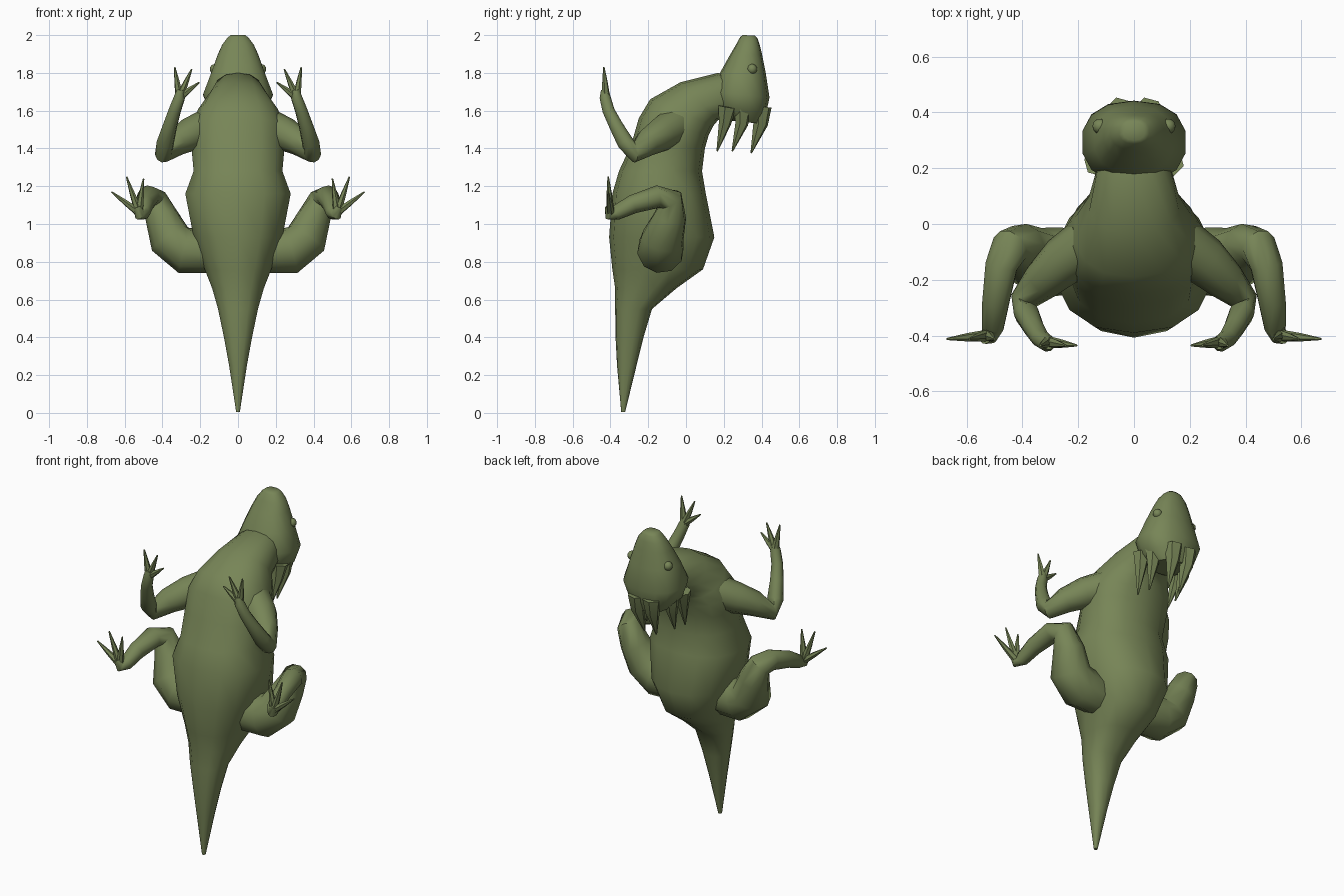
import bpy, bmesh, math
from mathutils import Vector

if "Cube" in bpy.data.objects:
    bpy.data.objects.remove(bpy.data.objects["Cube"])

skin = bpy.data.materials.new("olive skin")
skin.diffuse_color = (0.185, 0.235, 0.095, 1)
skin.use_nodes = True
skin.node_tree.nodes["Principled BSDF"].inputs["Base Color"].default_value = skin.diffuse_color


def finish(bm, name):
    bmesh.ops.recalc_face_normals(bm, faces=bm.faces)
    me = bpy.data.meshes.new(name)
    bm.to_mesh(me)
    bm.free()
    me.materials.append(skin)
    ob = bpy.data.objects.new(name, me)
    bpy.context.collection.objects.link(ob)
    bpy.ops.object.select_all(action='DESELECT')
    ob.select_set(True)
    bpy.context.view_layer.objects.active = ob
    bpy.ops.object.shade_smooth_by_angle(angle=math.radians(45))
    return ob


def skin_rings(bm, rings):
    rows = [[bm.verts.new(p) for p in r] for r in rings]
    n = len(rows[0])
    for a, b in zip(rows, rows[1:]):
        for i in range(n):
            j = (i + 1) % n
            bm.faces.new((a[i], a[j], b[j], b[i]))
    bm.faces.new(rows[0])
    bm.faces.new(rows[-1][::-1])


def loft(name, sections, sides=14, power=0.85):
    """Each section: belly y, z, back y, z, half width."""
    rings = []
    for ya, za, yb, zb, w in sections:
        a, b = Vector((0, ya, za)), Vector((0, yb, zb))
        ring = []
        for k in range(sides):
            t = math.tau * k / sides
            c, s = math.cos(t), math.sin(t)
            c = math.copysign(abs(c) ** power, c)
            s = math.copysign(abs(s) ** power, s)
            ring.append((a + b) / 2 + (b - a) / 2 * c + Vector((w * s, 0, 0)))
        rings.append(ring)
    bm = bmesh.new()
    skin_rings(bm, rings)
    return finish(bm, name)


def tube(bm, path, side, sides=8):
    """Path points: x, y, z, radius; side mirrors x."""
    pts = [Vector((p[0] * side, p[1], p[2])) for p in path]
    rings, u = [], None
    for i, p in enumerate(pts):
        d = (pts[min(i + 1, len(pts) - 1)] - pts[max(i - 1, 0)]).normalized()
        if u is None:
            u = d.orthogonal()
        u = (u - d * u.dot(d)).normalized()
        v = d.cross(u)
        r = path[i][3]
        rings.append([p + (u * math.cos(math.tau * k / sides) +
                           v * math.sin(math.tau * k / sides)) * r for k in range(sides)])
    skin_rings(bm, rings)


# tail, trunk and neck in one loft
loft("body", [
    (-.343, .005, -.322, .005, .010), (-.365, .25, -.262, .25, .048),
    (-.373, .40, -.225, .40, .076), (-.375, .55, -.18, .55, .108),
    (-.375, .66, -.05, .66, .14), (-.39, .76, .09, .76, .18),
    (-.407, .93, .15, .93, .24), (-.39, 1.16, .105, 1.16, .285),
    (-.355, 1.28, .085, 1.28, .24), (-.29, 1.42, .10, 1.40, .252),
    (-.25, 1.56, .12, 1.47, .25), (-.19, 1.66, .145, 1.52, .215),
    (-.03, 1.75, .17, 1.55, .165), (.17, 1.80, .22, 1.56, .135),
    (.26, 1.78, .28, 1.60, .10)])

# head, snout pointing up
loft("head", [
    (.20, 1.55, .405, 1.53, .10), (.165, 1.60, .425, 1.59, .155),
    (.145, 1.70, .442, 1.67, .188), (.18, 1.80, .422, 1.80, .145),
    (.23, 1.89, .402, 1.90, .110), (.265, 1.95, .39, 1.95, .085),
    (.287, 1.99, .378, 1.985, .055), (.30, 2.0, .365, 1.998, .04)])

HORNS = [((.05, .40, 1.62, .055), (.05, .395, 1.53, .04), (.04, .345, 1.375, .004)),
         ((.11, .30, 1.62, .05), (.11, .295, 1.53, .035), (.095, .245, 1.385, .004)),
         ((.13, .22, 1.62, .05), (.125, .205, 1.53, .033), (.11, .165, 1.385, .004))]
ARM = [(.16, -.07, 1.51, .10), (.25, -.13, 1.475, .09), (.33, -.205, 1.43, .072),
       (.395, -.275, 1.375, .05), (.385, -.32, 1.43, .046), (.36, -.37, 1.52, .038),
       (.335, -.41, 1.60, .033), (.31, -.428, 1.67, .03), (.305, -.43, 1.71, .02)]
LEG = [(.12, -.14, .85, .11), (.28, -.135, .86, .125), (.36, -.125, .92, .115),
       (.405, -.085, 1.04, .088), (.445, -.085, 1.13, .07), (.475, -.15, 1.145, .06),
       (.495, -.28, 1.105, .05), (.505, -.37, 1.06, .04), (.52, -.405, 1.05, .03),
       (.535, -.41, 1.09, .02)]
FINGERS = [(.335, 1.83), (.245, 1.82), (.205, 1.75)]
TOES = [(.67, 1.17), (.59, 1.25), (.50, 1.24)]


def limb(name, path, wrist, tips, y, side):
    bm = bmesh.new()
    tube(bm, path, side, 10)
    # digits spread from the palm
    for x, z in tips:
        mx, mz = wrist[0] * .5 + x * .5, wrist[1] * .5 + z * .5
        tube(bm, [(wrist[0], y + .012, wrist[1], .022), (mx, y + .006, mz, .015),
                  (x, y, z, .004)], side, 6)
    finish(bm, name)


for side, label in ((1, "right"), (-1, "left")):
    limb(label + "_arm", ARM, (.31, 1.67), FINGERS, -.435, side)
    limb(label + "_leg", LEG, (.525, 1.06), TOES, -.412, side)
    # crown of horns behind the head
    bm = bmesh.new()
    for h in HORNS:
        tube(bm, h, side, 6)
    finish(bm, label + "_horns")
    # eye
    bm = bmesh.new()
    bmesh.ops.create_uvsphere(bm, u_segments=12, v_segments=8, radius=.027)
    bmesh.ops.translate(bm, verts=bm.verts, vec=(.122 * side, .35, 1.82))
    finish(bm, label + "_eye")
